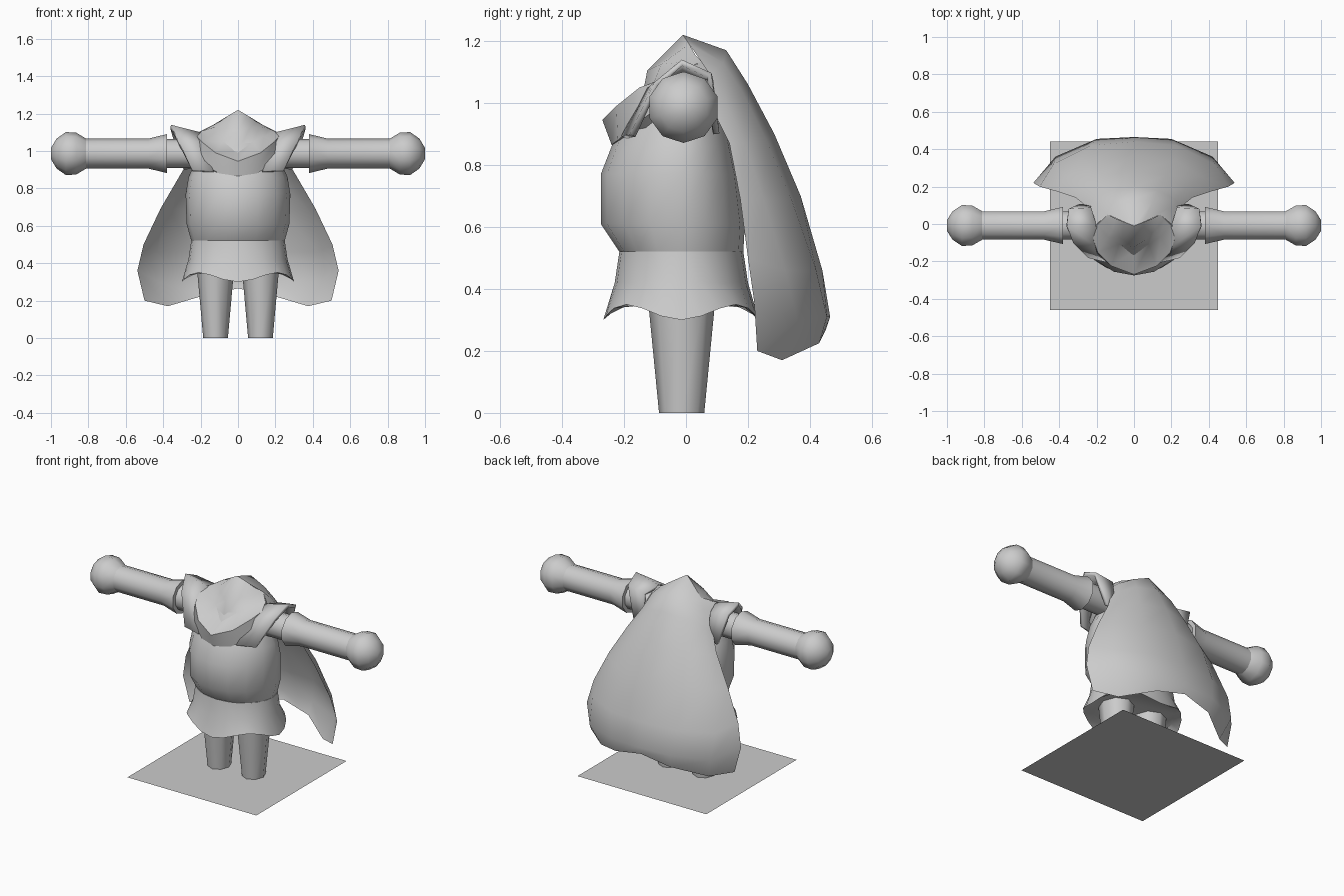
import bpy, bmesh, math

if "Cube" in bpy.data.objects:
    bpy.data.objects.remove(bpy.data.objects["Cube"])

grey = bpy.data.materials.new("plain grey")
grey.diffuse_color = (0.6, 0.6, 0.6, 1)
grey.use_nodes = True
grey.node_tree.nodes["Principled BSDF"].inputs["Base Color"].default_value = grey.diffuse_color


def make(name, verts, faces, angle=40, mirror=False, thick=0):
    mesh = bpy.data.meshes.new(name)
    mesh.from_pydata(verts, [], faces)
    bm = bmesh.new()
    bm.from_mesh(mesh)
    bmesh.ops.remove_doubles(bm, verts=bm.verts, dist=0.0005)
    bmesh.ops.recalc_face_normals(bm, faces=bm.faces)
    bm.to_mesh(mesh)
    bm.free()
    mesh.materials.append(grey)
    obj = bpy.data.objects.new(name, mesh)
    bpy.context.collection.objects.link(obj)
    if thick:
        s = obj.modifiers.new("thickness", "SOLIDIFY")
        s.thickness, s.offset = thick, 0
    if mirror:
        obj.modifiers.new("mirror", "MIRROR")
    bpy.ops.object.select_all(action="DESELECT")
    bpy.context.view_layer.objects.active = obj
    obj.select_set(True)
    bpy.ops.object.shade_smooth_by_angle(angle=math.radians(angle))
    return obj


def loft(name, rings, closed=True, caps=True, **kw):
    n = len(rings[0])
    verts = [p for r in rings for p in r]
    faces = []
    for i in range(len(rings) - 1):
        for j in range(n if closed else n - 1):
            k = (j + 1) % n
            faces.append((i * n + j, i * n + k, (i + 1) * n + k, (i + 1) * n + j))
    if caps:
        faces += [tuple(range(n)), tuple(range(len(verts) - n, len(verts)))]
    return make(name, verts, faces, **kw)


def sheet(name, rows, **kw):
    # half rows running from the centre outward, reflected to a full sheet
    full = [[(-x, y, z) for x, y, z in r[:0:-1]] + r for r in rows]
    return loft(name, full, closed=False, caps=False, **kw)


def oval(z, rx, front, back, n=16, wave=0):
    ring = []
    for i in range(n):
        a = 2 * math.pi * i / n
        s = math.sin(a)
        y = -0.015 + s * ((back + 0.015) if s > 0 else (-front - 0.015))
        ring.append((rx * math.cos(a), y, z - wave * math.cos(4 * a)))
    return ring


# floor plate
make("floor", [(-.45, -.46, 0), (.45, -.46, 0), (.45, .44, 0), (-.45, .44, 0)], [(0, 1, 2, 3)])

# torso
loft("torso", [oval(*r) for r in [
    (.52, .25, -.215, .185), (.61, .275, -.275, .19), (.77, .28, -.275, .17),
    (.86, .265, -.24, .15), (.95, .225, -.2, .13), (1.06, .16, -.11, .09)]])

# skirt with scalloped hem
loft("skirt", [oval(.52, .25, -.215, .185, 24), oval(.42, .265, -.23, .2, 24),
               oval(.325, .3, -.267, .235, 24, .025), oval(.345, .26, -.22, .19, 24)])


# legs
def leg_ring(z, rx, ry):
    return [(.12 + rx * math.cos(a), -.014 + ry * math.sin(a), z)
            for a in (math.pi * i / 4 for i in range(8))]


loft("legs", [leg_ring(0, .066, .073), leg_ring(.4, .102, .112)], mirror=True, angle=50)


# arms, cuffs and hands
def arm_ring(x, r, n=10):
    return [(x, -.008 + r * math.cos(a), .986 + r * math.sin(a))
            for a in (2 * math.pi * (i + .5) / n for i in range(n))]


loft("upper_arms", [arm_ring(.18, .078), arm_ring(.4, .078)], mirror=True)
loft("forearms", [arm_ring(.38, .104), arm_ring(.48, .08), arm_ring(.83, .08)], mirror=True)
loft("hands", [arm_ring(x, r) for x, r in
     [(.81, .079), (.865, .112), (.92, .115), (.97, .08), (1.0, .03)]], mirror=True, angle=60)

# shoulder guards: inner edge to flared outer rim
loft("shoulder_guards", [
    [(.13, -.2, .89), (.19, -.12, 1.04), (.2, -.013, 1.09), (.23, .08, 1.07), (.23, .095, .91)],
    [(.245, -.172, .895), (.325, -.095, 1.06), (.36, -.013, 1.13), (.35, .075, 1.09),
     (.29, .098, .9)]],
    closed=False, caps=False, mirror=True, thick=.02, angle=30)

# cowl: lower edge, lip, crease, brow, crown
sheet("cowl", [
    [(0, -.2, .865), (.1, -.19, .88), (.19, -.13, .92), (.22, -.03, 1.0)],
    [(0, -.24, .865), (.1, -.22, .88), (.2, -.16, .935), (.24, -.05, 1.01)],
    [(0, -.27, .945), (.12, -.225, .99), (.195, -.15, 1.05), (.23, -.04, 1.09)],
    [(0, -.145, 1.0), (.08, -.11, 1.05), (.14, -.07, 1.08), (.2, 0, 1.105)],
    [(0, -.125, 1.105), (.065, -.08, 1.125), (.115, -.03, 1.13), (.165, .03, 1.12)],
    [(0, -.01, 1.22), (.05, .01, 1.19), (.1, .03, 1.155), (.14, .05, 1.135)]], angle=50)

# cape: from crown down to hem
sheet("cape", [
    [(0, -.01, 1.22), (.05, .01, 1.19), (.14, .05, 1.135), (.23, -.04, 1.09)],
    [(0, .13, 1.17), (.1, .12, 1.13), (.18, .08, 1.09), (.24, .02, 1.04)],
    [(0, .2, 1.06), (.13, .18, 1.04), (.22, .13, 1.0), (.25, .09, .97)],
    [(0, .285, .9), (.17, .26, .88), (.28, .19, .87), (.31, .14, .87)],
    [(0, .37, .7), (.22, .34, .69), (.37, .25, .69), (.415, .175, .69)],
    [(0, .44, .46), (.23, .42, .46), (.43, .32, .46), (.505, .2, .5)],
    [(0, .465, .31), (.2, .455, .31), (.42, .36, .3), (.538, .22, .36)],
    [(0, .45, .265), (.19, .43, .225), (.375, .31, .17), (.5, .23, .2)]], angle=50)
